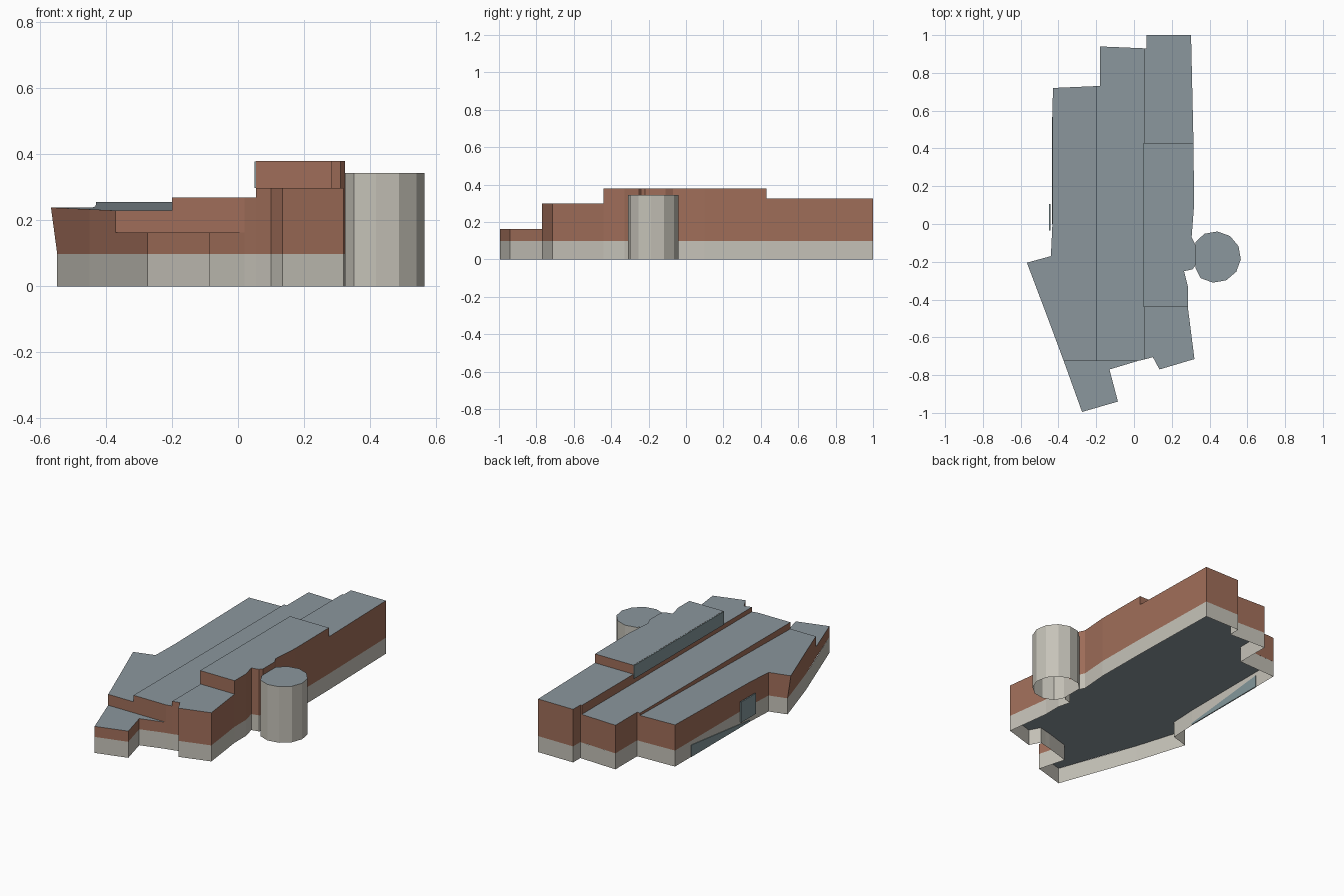
import bpy, bmesh, math

old = bpy.data.objects.get("Cube")
if old:
    bpy.data.objects.remove(old, do_unlink=True)


def material(name, rgb):
    m = bpy.data.materials.new(name)
    m.use_nodes = True
    m.diffuse_color = (*rgb, 1)
    m.node_tree.nodes["Principled BSDF"].inputs["Base Color"].default_value = (*rgb, 1)
    return m


BRICK = material("red brick", (0.35, 0.155, 0.10))
STONE = material("pale stone", (0.56, 0.54, 0.48))
SLATE = material("slate roof", (0.26, 0.31, 0.34))
GLASS = material("grey glass", (0.23, 0.31, 0.33))
BASE = 0.098  # top of the stone plinth


def prism(name, plan, low, top, mats, caps=(True, True), lean=None):
    """Extrude a plan; top may be a height or a function of y; caps use the second material."""
    rise = top if callable(top) else lambda y: top
    bm = bmesh.new()
    lower = [bm.verts.new((*(lean or {}).get(i, p), low)) for i, p in enumerate(plan)]
    upper = [bm.verts.new((*p, rise(p[1]))) for p in plan]
    n = len(plan)
    for i in range(n):
        j = (i + 1) % n
        bm.faces.new((lower[i], lower[j], upper[j], upper[i]))
    for ring, wanted in zip((lower[::-1], upper), caps):
        if wanted:
            bm.faces.new(ring).material_index = len(mats) - 1
    bmesh.ops.recalc_face_normals(bm, faces=bm.faces)
    mesh = bpy.data.meshes.new(name)
    bm.to_mesh(mesh)
    bm.free()
    for m in mats:
        mesh.materials.append(m)
    ob = bpy.data.objects.new(name, mesh)
    bpy.context.collection.objects.link(ob)
    return ob


# Shared corners of the plan
front_west, front_mid = (-0.372, -0.725), (0.02, -0.725)
inner_front, inner_back = (0.055, -0.717), (0.055, 0.93)
wing_tip, wing_foot = (-0.567, -0.205), (-0.548, -0.2)
wing_bend = (-0.45, -0.515)
west_side = [(-0.44, -0.17), (-0.432, 0), (-0.43, 0.72)]
porch = [(-0.13, -0.77), (-0.085, -0.94), (-0.275, -0.995)]
east_front = [(0.10, -0.705), (0.135, -0.77), (0.32, -0.715), (0.285, -0.44)]
east_side = [(0.285, -0.33), (0.265, -0.25), (0.31, -0.24), (0.325, -0.22),
             (0.325, -0.11), (0.305, -0.07), (0.318, 0.1), (0.315, 0.43)]
back_east = [(0.302, 1.0), (0.065, 1.0), (0.065, 0.93)]
back_mid = [(-0.18, 0.94), (-0.18, 0.73)]

# Open stone plinth around the whole outline
outline = (east_front + east_side + back_east + back_mid + west_side[::-1]
           + [wing_foot, wing_bend] + porch[::-1] + [front_mid, inner_front])
prism("plinth", outline, 0, BASE, [STONE], caps=(False, False))

# Brick blocks with slate roofs and soffits
walls = [BRICK, SLATE]
prism("west_wing", [front_west, (-0.2, -0.725), (-0.2, 0.73)] + west_side[::-1]
      + [wing_tip, wing_bend], BASE, lambda y: 0.2425 + 0.0174 * y, walls, lean={6: wing_foot})
prism("front_porch", [front_west] + porch[::-1] + [front_mid], BASE, 0.163, walls)
prism("middle_hall", [(-0.2, -0.725), front_mid, inner_front, inner_back] + back_mid
      + [(-0.2, 0.73)], BASE, 0.27, walls)
prism("east_front_block", [inner_front] + east_front + [(0.055, -0.44)], BASE, 0.298, walls)
prism("east_tall_block", [(0.055, -0.44), east_front[-1]] + east_side + [(0.055, 0.43)],
      BASE, 0.38, walls)
prism("east_back_block", [(0.055, 0.43), east_side[-1]] + back_east + [inner_back],
      BASE, 0.325, walls)

# Stair tower, flattened where it meets the wall
tower = [(max(0.325, 0.43 + 0.136 * math.cos(a)), -0.175 + 0.136 * math.sin(a))
         for a in (math.radians(30 * i - 5) for i in range(12))]
prism("stair_tower", tower, 0, 0.343, [STONE, SLATE], caps=(False, True))


def panel(name, x0, x1, y0, y1, low, top):
    prism(name, [(x0, y0), (x1, y0), (x1, y1), (x0, y1)], low, top, [GLASS])


# Glazing on the west faces
panel("clerestory_glass", 0.050, 0.056, -0.44, 0.43, 0.298, 0.379)
panel("entrance_panel", -0.449, -0.441, -0.035, 0.105, 0.04, 0.165)
panel("plinth_glass", -0.435, -0.428, 0.0, 0.567, 0.002, lambda y: 0.012 + 0.11 * y)
